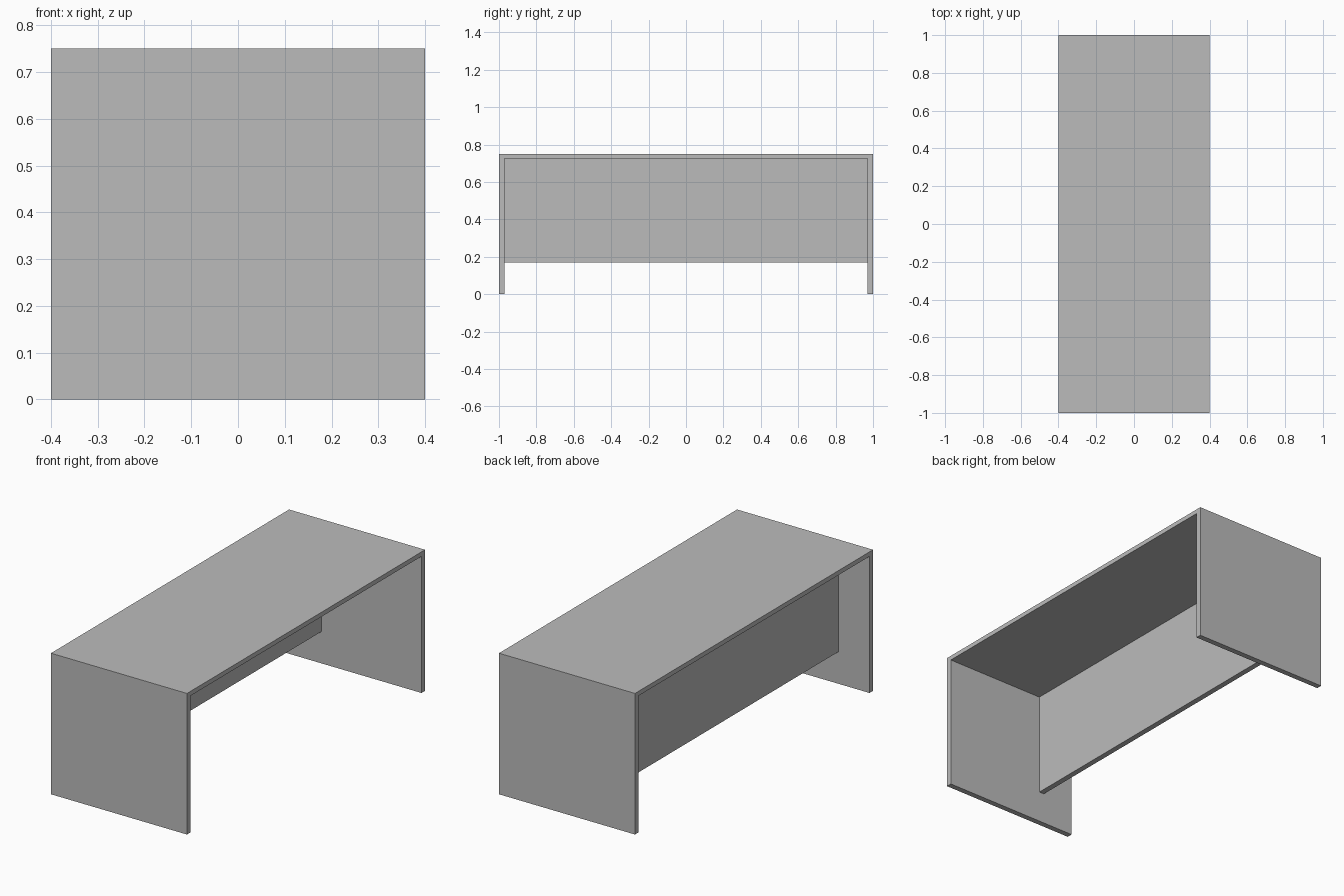
import bpy
import bmesh

cube = bpy.data.objects.get("Cube")
if cube:
    bpy.data.objects.remove(cube, do_unlink=True)

grey = bpy.data.materials.new("plain_grey")
grey.use_nodes = True
colour = (0.5, 0.5, 0.5, 1)
grey.diffuse_color = colour
grey.node_tree.nodes["Principled BSDF"].inputs["Base Color"].default_value = colour

HALF_DEPTH, HALF_LENGTH, HEIGHT = 0.4, 1.0, 0.75
SIDE, TOP = 0.03, 0.024
INNER, UNDER = HALF_LENGTH - SIDE, HEIGHT - TOP


def extrude_profile(name, profile, x0, x1):
    """Extrude a closed (y, z) outline along x into a solid board."""
    bm = bmesh.new()
    face = bm.faces.new([bm.verts.new((x0, y, z)) for y, z in profile])
    result = bmesh.ops.extrude_face_region(bm, geom=[face])
    moved = [g for g in result["geom"] if isinstance(g, bmesh.types.BMVert)]
    bmesh.ops.translate(bm, verts=moved, vec=(x1 - x0, 0, 0))
    bmesh.ops.recalc_face_normals(bm, faces=bm.faces)
    mesh = bpy.data.meshes.new(name)
    bm.to_mesh(mesh)
    bm.free()
    mesh.materials.append(grey)
    obj = bpy.data.objects.new(name, mesh)
    bpy.context.collection.objects.link(obj)
    return obj


# Desk top and the two end panels, one continuous inverted U
half = [(HALF_LENGTH, HEIGHT), (HALF_LENGTH, 0), (INNER, 0), (INNER, UNDER)]
mirrored = [(-y, z) for y, z in reversed(half)]
extrude_profile("desk_frame", half + mirrored, -HALF_DEPTH, HALF_DEPTH)

# Upright panel between the ends, set in from the -x edge
panel = [(INNER, UNDER), (INNER, 0.17), (-INNER, 0.17), (-INNER, UNDER)]
extrude_profile("modesty_panel", panel, -0.217, -0.187)
